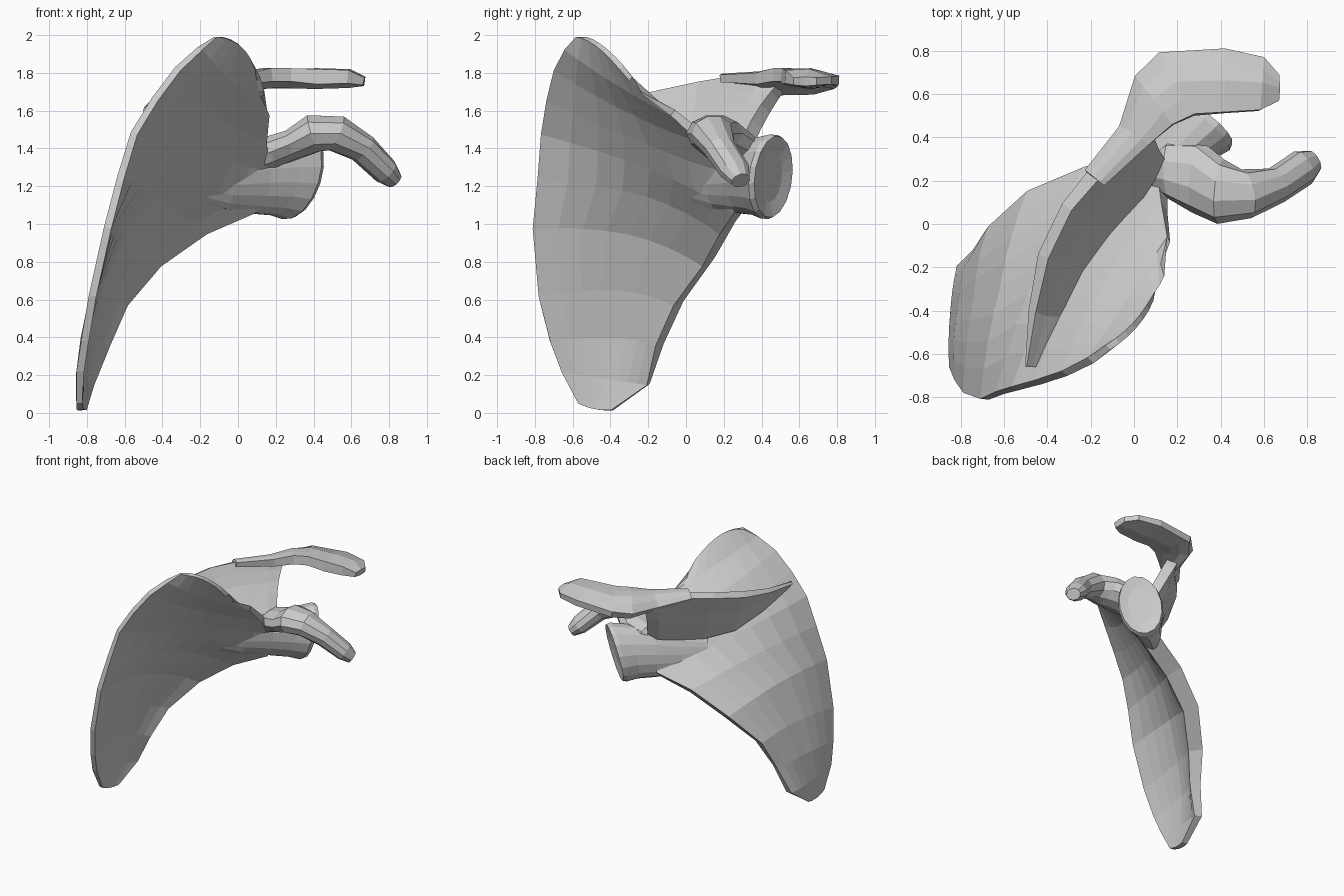
import bpy, bmesh, math
from mathutils import Vector as V


def finish(name, bm):
    bmesh.ops.recalc_face_normals(bm, faces=bm.faces)
    me = bpy.data.meshes.new(name)
    bm.to_mesh(me)
    bm.free()
    ob = bpy.data.objects.new(name, me)
    bpy.context.collection.objects.link(ob)
    return ob


def quad3(a, b, c, t):
    # curve passing through a, b, c at t = 0, .5, 1
    return a * (2 * (t - .5) * (t - 1)) + b * (4 * t * (1 - t)) + c * (2 * t * (t - .5))


def sheet(name, rows, cols):
    """Curved bone plate. Row = (edge, middle, edge, (half thicknesses))."""
    n, m = len(rows), cols + 1
    P = [[quad3(V(a), V(b), V(c), j / cols) for j in range(m)] for a, b, c, _ in rows]
    bm = bmesh.new()
    top, bot = [], []
    for i in range(n):
        tr, br = [], []
        for j in range(m):
            du = P[min(i + 1, n - 1)][j] - P[max(i - 1, 0)][j]
            dv = P[i][min(j + 1, cols)] - P[i][max(j - 1, 0)]
            t = j / cols
            h = rows[i][3]
            th = h[0] + (h[1] - h[0]) * t * 2 if t < .5 else h[1] + (h[2] - h[1]) * (t * 2 - 1)
            off = du.cross(dv).normalized() * th
            tr.append(bm.verts.new(P[i][j] + off))
            br.append(bm.verts.new(P[i][j] - off))
        top.append(tr)
        bot.append(br)
    for g in (top, bot):
        for i in range(n - 1):
            for j in range(cols):
                bm.faces.new((g[i][j], g[i][j + 1], g[i + 1][j + 1], g[i + 1][j]))
    rim = [(i, 0) for i in range(n)] + [(n - 1, j) for j in range(1, m)]
    rim += [(i, cols) for i in range(n - 2, -1, -1)] + [(0, j) for j in range(cols - 1, 0, -1)]
    for (a, b), (c, d) in zip(rim, rim[1:] + rim[:1]):
        bm.faces.new((top[a][b], top[c][d], bot[c][d], bot[a][b]))
    return finish(name, bm)


def tube(name, rings, sides, roll=0):
    """Loft of ellipses. Ring = (centre, normal, half width, half height)."""
    bm = bmesh.new()
    loops = []
    for c, nrm, w, h in rings:
        nrm = V(nrm).normalized()
        s = nrm.cross(V((0, 0, 1))).normalized()
        u = s.cross(nrm)
        side = s * math.cos(roll) - u * math.sin(roll)
        up = u * math.cos(roll) + s * math.sin(roll)
        angs = [2 * math.pi * k / sides for k in range(sides)]
        loops.append([bm.verts.new(V(c) + side * w * math.cos(a) + up * h * math.sin(a)) for a in angs])
    for A, B in zip(loops, loops[1:]):
        for k in range(sides):
            q = (k + 1) % sides
            bm.faces.new((A[k], A[q], B[q], B[k]))
    bm.faces.new(loops[0])
    bm.faces.new(loops[-1])
    return finish(name, bm)


# Blade: medial border, middle, lateral / upper border
sheet("blade", [
    ((-.84, -.57, .05), (-.835, -.48, .02), (-.82, -.39, .015), (.015, .02, .02)),
    ((-.835, -.66, .22), (-.83, -.42, .18), (-.79, -.20, .15), (.02, .02, .03)),
    ((-.81, -.72, .38), (-.80, -.38, .40), (-.71, -.14, .36), (.02, .015, .04)),
    ((-.77, -.78, .62), (-.73, -.35, .65), (-.63, -.04, .58), (.02, .012, .055)),
    ((-.69, -.81, .98), (-.61, -.30, .95), (-.45, .12, .80), (.02, .012, .06)),
    ((-.62, -.78, 1.25), (-.43, -.20, 1.15), (-.20, .22, .98), (.02, .012, .065)),
    ((-.55, -.76, 1.48), (-.29, -.18, 1.30), (.06, .30, 1.09), (.02, .015, .065)),
    ((-.44, -.73, 1.66), (-.20, -.20, 1.43), (.13, .24, 1.30), (.02, .015, .05)),
    ((-.32, -.69, 1.82), (-.12, -.26, 1.58), (.14, .08, 1.46), (.02, .015, .03)),
    ((-.20, -.63, 1.93), (-.02, -.35, 1.74), (.16, -.07, 1.59), (.02, .015, .02)),
    ((-.12, -.57, 1.99), (.035, -.43, 1.92), (.125, -.24, 1.70), (.015, .015, .015)),
], 8)

# Spine: root on the blade, wall, free ridge
sheet("spine", [
    ((-.46, -.66, 1.58), (-.48, -.66, 1.60), (-.50, -.66, 1.61), (.02, .015, .01)),
    ((-.37, -.42, 1.48), (-.43, -.42, 1.57), (-.47, -.40, 1.64), (.05, .03, .02)),
    ((-.27, -.20, 1.38), (-.35, -.17, 1.56), (-.42, -.15, 1.69), (.06, .03, .03)),
    ((-.13, -.02, 1.35), (-.23, .05, 1.58), (-.31, .08, 1.74), (.06, .03, .03)),
    ((.00, .15, 1.37), (-.10, .22, 1.60), (-.16, .26, 1.77), (.06, .035, .035)),
    ((.08, .27, 1.40), (.01, .35, 1.60), (-.02, .41, 1.76), (.06, .045, .04)),
    ((.12, .33, 1.44), (.07, .42, 1.61), (.04, .52, 1.74), (.04, .04, .04)),
], 4)

# Acromion: flat hooked end of the spine
sheet("acromion", [
    ((-.22, .24, 1.74), (-.18, .21, 1.77), (-.14, .18, 1.77), (.02, .025, .02)),
    ((-.05, .44, 1.70), (.01, .41, 1.76), (.07, .37, 1.77), (.03, .045, .03)),
    ((.02, .68, 1.71), (.10, .57, 1.77), (.18, .46, 1.79), (.03, .05, .035)),
    ((.12, .79, 1.74), (.20, .65, 1.77), (.28, .505, 1.79), (.025, .05, .035)),
    ((.42, .81, 1.76), (.42, .66, 1.77), (.42, .515, 1.78), (.025, .055, .04)),
    ((.60, .77, 1.76), (.59, .65, 1.77), (.58, .525, 1.78), (.02, .05, .035)),
    ((.67, .69, 1.755), (.67, .63, 1.755), (.665, .57, 1.755), (.02, .025, .02)),
], 4)

# Socket head on its neck, flaring out of the blade
tube("glenoid_neck", [
    ((-.20, .00, 1.22), (.7, .7, 0), .015, .10),
    ((-.05, .14, 1.22), (.7, .7, 0), .055, .15),
    ((.10, .27, 1.24), (.67, .74, 0), .10, .19),
    ((.22, .365, 1.25), (.65, .76, -.1), .135, .21),
    ((.305, .44, 1.25), (.64, .77, -.22), .165, .235),
    ((.325, .463, 1.25), (.64, .77, -.22), .155, .225),
    ((.315, .45, 1.25), (.64, .77, -.22), .09, .14),
], 16, .22)

# Hooked coracoid process on a broad root
tube("coracoid_process", [
    ((.06, .24, 1.32), (.8, -.1, .4), .06, .06),
    ((.17, .25, 1.38), (.9, 0, .4), .14, .09),
    ((.29, .22, 1.42), (.9, -.1, .4), .17, .085),
    ((.40, .15, 1.48), (1, -.1, .3), .15, .105),
    ((.52, .14, 1.48), (1, .2, -.4), .115, .10),
    ((.66, .18, 1.40), (.8, .4, -.7), .085, .08),
    ((.78, .26, 1.28), (.8, .45, -.7), .085, .07),
    ((.83, .29, 1.23), (.8, .45, -.7), .055, .045),
], 10)
